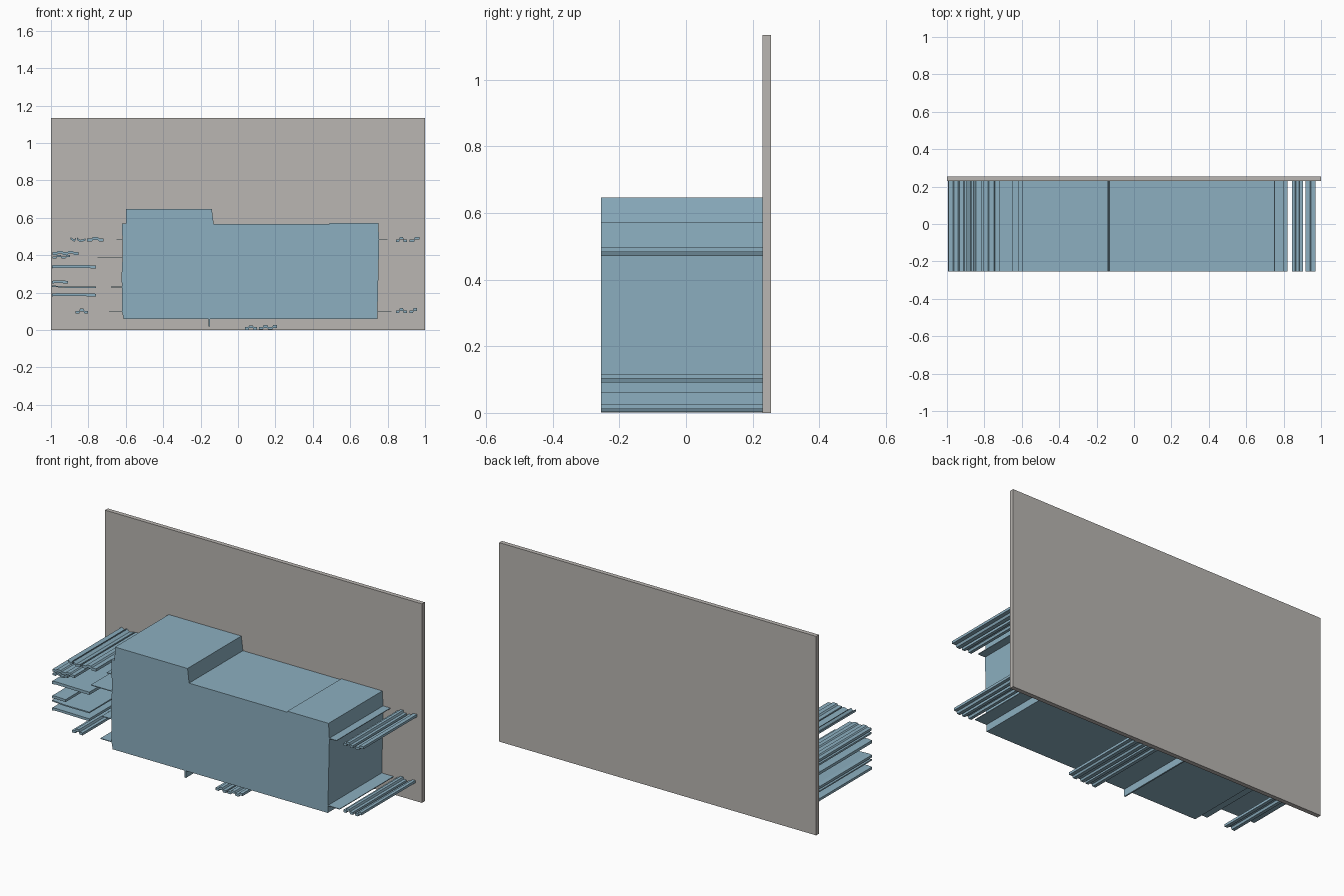
import bpy
import bmesh

default_cube = bpy.data.objects.get("Cube")
if default_cube:
    bpy.data.objects.remove(default_cube, do_unlink=True)

FRONT, PANEL_FRONT, PANEL_BACK = -0.255, 0.23, 0.255


def make_material(name, colour):
    material = bpy.data.materials.new(name)
    material.use_nodes = True
    material.diffuse_color = colour
    shader = material.node_tree.nodes["Principled BSDF"]
    shader.inputs["Base Color"].default_value = colour
    shader.inputs["Roughness"].default_value = 0.8
    return material


blue = make_material("dusty blue", (0.262, 0.429, 0.527, 1))
grey = make_material("warm grey", (0.491, 0.468, 0.445, 1))


def extrude_outline(name, outline, material=blue, front=FRONT, back=PANEL_FRONT):
    """Extrude an x-z outline from the front plane to the back plane."""
    bm = bmesh.new()
    face = bm.faces.new([bm.verts.new((x, front, z)) for x, z in outline])
    result = bmesh.ops.extrude_face_region(bm, geom=[face])
    moved = [v for v in result["geom"] if isinstance(v, bmesh.types.BMVert)]
    bmesh.ops.translate(bm, verts=moved, vec=(0, back - front, 0))
    bmesh.ops.recalc_face_normals(bm, faces=bm.faces)
    mesh = bpy.data.meshes.new(name)
    bm.to_mesh(mesh)
    bm.free()
    mesh.materials.append(material)
    part = bpy.data.objects.new(name, mesh)
    bpy.context.collection.objects.link(part)
    return part


def slab(name, left, right, bottom, top, **options):
    outline = [(left, bottom), (right, bottom), (right, top), (left, top)]
    return extrude_outline(name, outline, **options)


def ribbon(name, path, thickness=0.012):
    """Bent strip that follows a path of rising x."""
    half = thickness / 2
    lower = [(x, z - half) for x, z in path]
    upper = [(x, z + half) for x, z in reversed(path)]
    return extrude_outline(name, lower + upper)


def wavy_strip(name, left, right, height, swing, waves, thickness=0.012):
    """Strip whose middle line steps up and down in a regular rhythm."""
    step = (right - left) / waves
    path = []
    for i in range(waves):
        level = height + (swing if i % 2 else -swing)
        path += [(left + step * (i + 0.1), level), (left + step * (i + 0.9), level)]
    return ribbon(name, path, thickness)


# Back panel
slab("back_panel", -1, 1, 0, 1.135, material=grey, front=PANEL_FRONT, back=PANEL_BACK)

# Main body with the raised block on its left end
extrude_outline("main_body", [
    (-0.612, 0.06), (0.745, 0.06), (0.755, 0.48), (0.75, 0.572), (0.49, 0.572),
    (0.49, 0.566), (-0.13, 0.566), (-0.14, 0.647), (-0.598, 0.647),
    (-0.6, 0.57), (-0.62, 0.57), (-0.617, 0.4), (-0.622, 0.3), (-0.62, 0.1)])

# Thin fins that touch the body
for name, left, right, height in (
        ("left_upper_fin", -0.65, -0.61, 0.486),
        ("left_middle_fin", -0.75, -0.61, 0.389),
        ("left_lower_fin", -0.68, -0.61, 0.23),
        ("left_bottom_fin", -0.69, -0.61, 0.1),
        ("right_upper_fin", 0.74, 0.8, 0.486),
        ("right_lower_fin", 0.74, 0.82, 0.101)):
    slab(name, left, right, height - 0.002, height + 0.002)
slab("underside_fin", -0.158, -0.15, 0.02, 0.062)

# Long flat slats on the left
for name, right, height, thickness in (
        ("slat_high", -0.76, 0.338, 0.016),
        ("slat_middle", -0.91, 0.256, 0.014),
        ("slat_low", -0.76, 0.187, 0.014)):
    path = [(-0.995, height), (-0.97, height + 0.003), (right, height)]
    ribbon(name, path, thickness)
ribbon("slat_thin", [(-0.995, 0.235), (-0.92, 0.229), (-0.76, 0.229)], 0.007)
wavy_strip("slat_top", -0.995, -0.85, 0.412, 0.003, 5, 0.014)
wavy_strip("slat_under_top", -0.995, -0.895, 0.391, 0.004, 4, 0.01)

# Bent strips around the outside
ribbon("left_upper_hook", [(-0.895, 0.49), (-0.875, 0.478), (-0.865, 0.49)])
ribbon("left_upper_link", [(-0.86, 0.488), (-0.845, 0.476), (-0.815, 0.484)])
wavy_strip("left_upper_strip", -0.81, -0.715, 0.486, 0.004, 3, 0.016)
wavy_strip("left_bottom_strip", -0.87, -0.8, 0.101, 0.006, 3, 0.014)
for name, height, right in (("right_upper", 0.484, 0.972),
                            ("right_lower", 0.104, 0.96)):
    wavy_strip(name + "_inner_strip", 0.842, 0.905, height, 0.006, 3, 0.014)
    wavy_strip(name + "_outer_strip", 0.915, right, height, 0.006, 2, 0.014)
wavy_strip("underside_inner_strip", 0.035, 0.105, 0.013, 0.005, 3, 0.014)
wavy_strip("underside_outer_strip", 0.11, 0.21, 0.014, 0.005, 4, 0.014)
